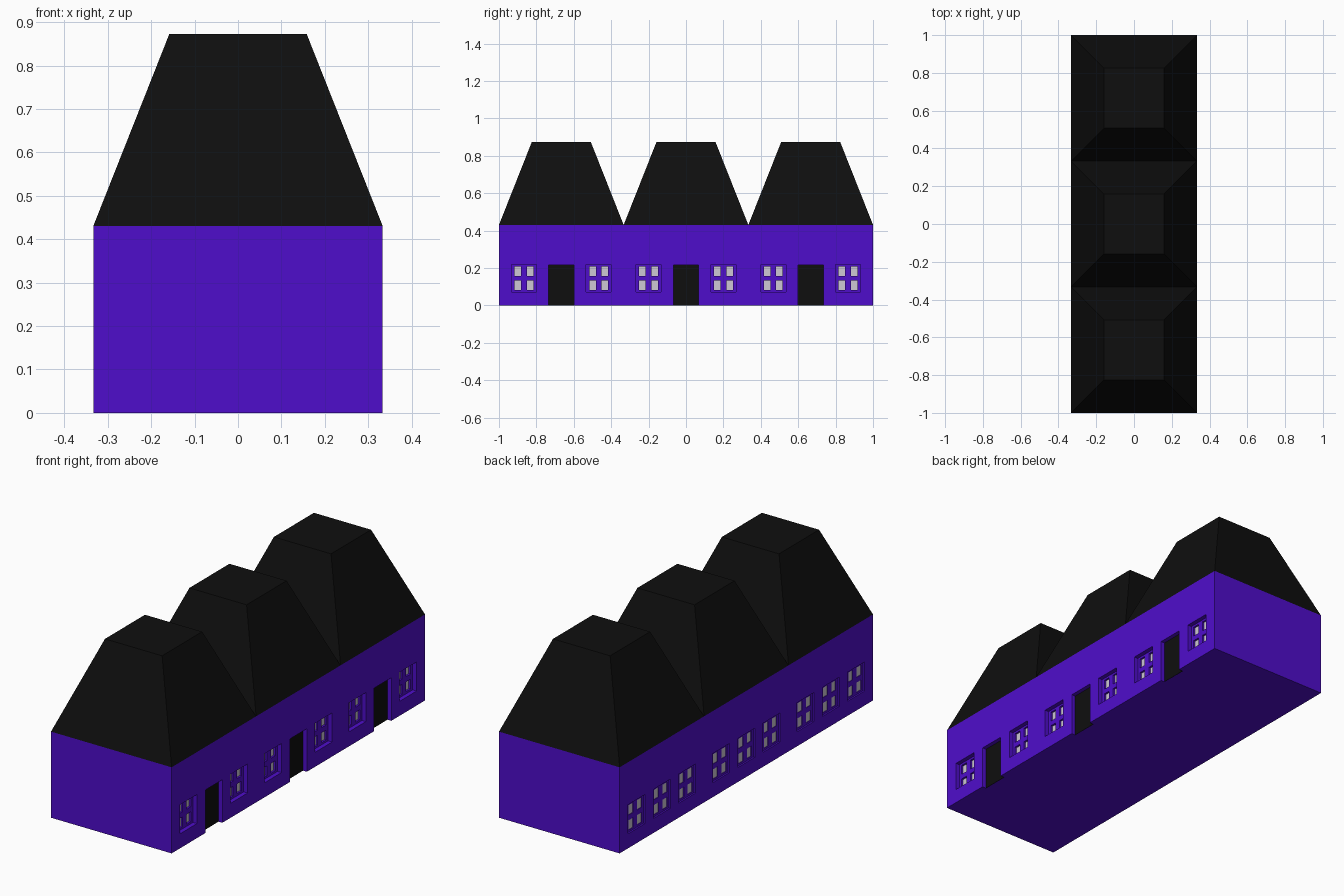
import bpy
import bmesh
from mathutils import Matrix

if "Cube" in bpy.data.objects:
    bpy.data.objects.remove(bpy.data.objects["Cube"], do_unlink=True)

HOUSE = 2 / 3          # side of one square house
HALF = HOUSE / 2
EAVES, TOP = 0.43, 0.873
DOOR_W, DOOR_H = 0.135, 0.215
WIN_W, WIN_H, WIN_Z = 0.134, 0.145, 0.145
PANE_W, PANE_H = 0.035, 0.049
CENTRES = [-HOUSE, 0, HOUSE]


def material(name, rgb):
    mat = bpy.data.materials.new(name)
    mat.use_nodes = True
    colour = (*rgb, 1)
    mat.diffuse_color = colour
    mat.node_tree.nodes["Principled BSDF"].inputs["Base Color"].default_value = colour
    return mat


purple = material("purple wall", (0.078, 0.004, 0.6))
black = material("black roof", (0.0046, 0.0046, 0.0046))
glass = material("pale glass", (0.62, 0.58, 0.66))


def make_object(name, bm, mat):
    bmesh.ops.recalc_face_normals(bm, faces=bm.faces)
    mesh = bpy.data.meshes.new(name)
    bm.to_mesh(mesh)
    bm.free()
    mesh.materials.append(mat)
    obj = bpy.data.objects.new(name, mesh)
    bpy.context.collection.objects.link(obj)
    return obj


def add_box(bm, x, y, z):
    """Box from three (low, high) ranges."""
    ranges = (x, y, z)
    centre = [(a + b) / 2 for a, b in ranges]
    size = [abs(b - a) for a, b in ranges]
    bmesh.ops.create_cube(
        bm, size=1, matrix=Matrix.Translation(centre) @ Matrix.Diagonal((*size, 1)))


def boxes(name, mat, items):
    bm = bmesh.new()
    for item in items:
        add_box(bm, *item)
    return make_object(name, bm, mat)


def span(centre, width):
    return (centre - width / 2, centre + width / 2)


def cut(obj, items):
    """Subtract boxes from an object."""
    cutter = boxes("cutter", purple, items)
    cutter.hide_render = True
    mod = obj.modifiers.new("cut", 'BOOLEAN')
    mod.operation = 'DIFFERENCE'
    mod.solver = 'EXACT'
    mod.object = cutter
    bpy.context.view_layer.objects.active = obj
    bpy.ops.object.modifier_apply(modifier=mod.name)
    bpy.data.objects.remove(cutter, do_unlink=True)


def pane_ranges(y):
    """Four panes of the window centred at y."""
    return [(span(y + dy, PANE_W), span(WIN_Z + dz, PANE_H))
            for dy in (-0.033, 0.033) for dz in (-0.0375, 0.0375)]


# Walls
walls = boxes("walls", purple, [((-HALF, HALF), (-1, 1), (0, EAVES))])

# Openings: side, window positions in each house, frame recess, pane recess
sides = [("door_side", 1, (-0.2, 0.2), 0.022, 0.011),
         ("window_side", -1, (-0.2, 0, 0.2), 0.008, 0.004)]
for name, s, offsets, frame, pane in sides:
    windows = [c + o for c in CENTRES for o in offsets]
    outside = s * (HALF + 0.05)
    recesses = [((s * (HALF - frame), outside), span(y, WIN_W), span(WIN_Z, WIN_H))
                for y in windows]
    if s > 0:
        recesses += [((HALF - frame, outside), span(y, DOOR_W), (-0.05, DOOR_H))
                     for y in CENTRES]
    cut(walls, recesses)
    back = s * (HALF - frame - pane)
    panes = [p for y in windows for p in pane_ranges(y)]
    cut(walls, [((back, outside), *p) for p in panes])
    boxes(name + "_panes", glass, [((back - s * 0.002, back + s * 0.001), *p) for p in panes])

# Doors at the back of their recesses
door_x = HALF - 0.022
boxes("doors", black, [((door_x - 0.002, door_x + 0.001), span(y, DOOR_W), (0, DOOR_H))
                       for y in CENTRES])

# Three flat-topped roofs
for label, y in zip(("front", "middle", "back"), CENTRES):
    bm = bmesh.new()
    rings = [[bm.verts.new((sx * h, y + sy * h, z))
              for sx, sy in ((-1, -1), (1, -1), (1, 1), (-1, 1))]
             for h, z in ((HALF, EAVES), (0.158, TOP))]
    low, high = rings
    bm.faces.new(low[::-1])
    bm.faces.new(high)
    for i in range(4):
        j = (i + 1) % 4
        bm.faces.new((low[i], low[j], high[j], high[i]))
    make_object(label + "_roof", bm, black)
